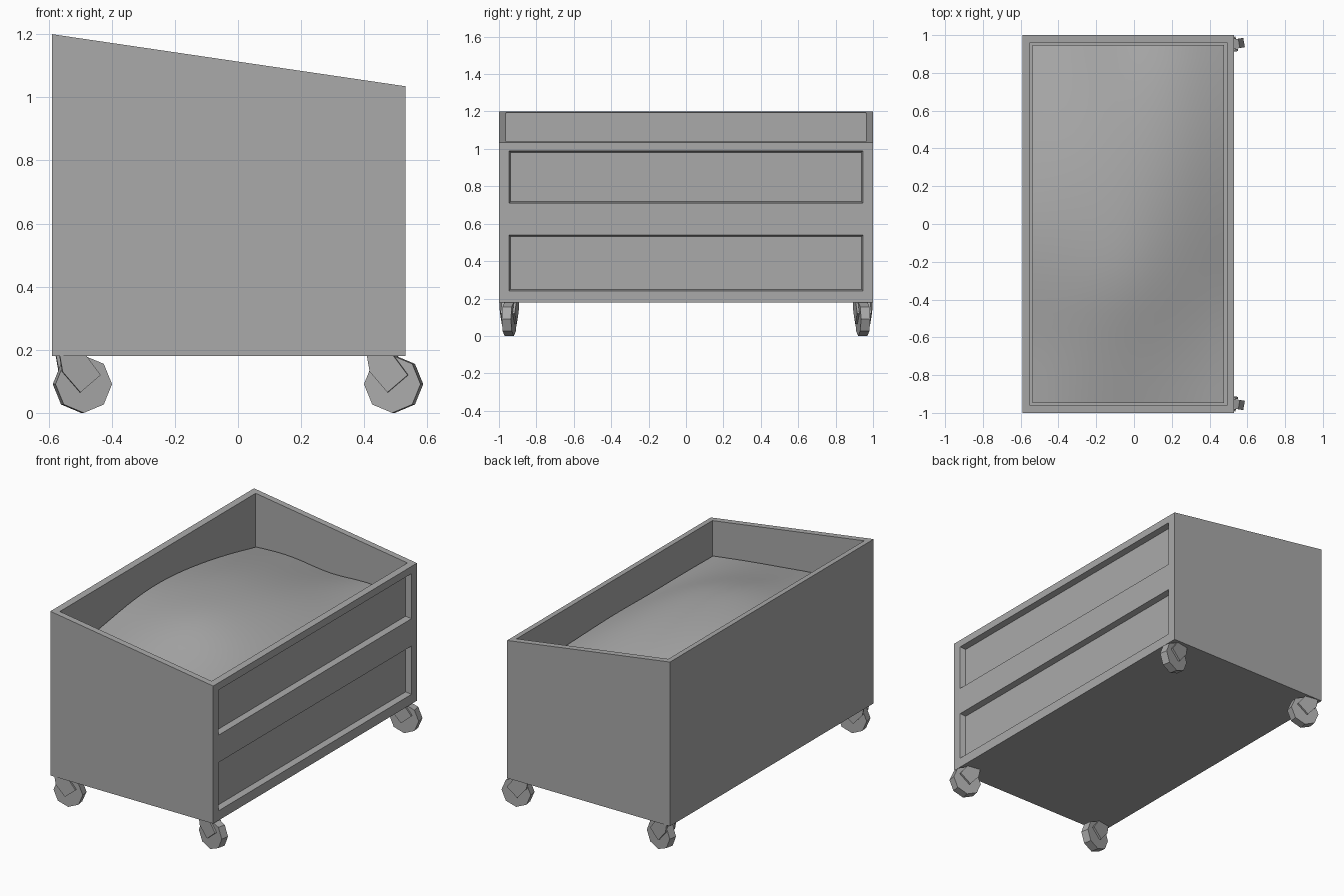
import bpy, bmesh
from math import radians, pi
from mathutils import Matrix, Vector

old = bpy.data.objects.get("Cube")
if old:
    bpy.data.objects.remove(old, do_unlink=True)

# Single grey finish
grey = bpy.data.materials.new("plain_grey")
grey.use_nodes = True
colour = (0.4, 0.4, 0.4, 1)
grey.diffuse_color = colour
grey.node_tree.nodes["Principled BSDF"].inputs["Base Color"].default_value = colour


def finish(bm, name):
    bmesh.ops.recalc_face_normals(bm, faces=bm.faces)
    mesh = bpy.data.meshes.new(name)
    bm.to_mesh(mesh)
    bm.free()
    mesh.materials.append(grey)
    obj = bpy.data.objects.new(name, mesh)
    bpy.context.collection.objects.link(obj)
    return obj


def prism(bm, profile, y0, y1):
    """Extrude an x-z outline along y."""
    face = bm.faces.new([bm.verts.new((x, y0, z)) for x, z in profile])
    out = bmesh.ops.extrude_face_region(bm, geom=[face])
    for v in out["geom"]:
        if isinstance(v, bmesh.types.BMVert):
            v.co.y = y1


BACK, FRONT, BASE = -0.59, 0.53, 0.18

# Open box with a sloping rim
bm = bmesh.new()
prism(bm, [(BACK, BASE), (FRONT, BASE), (FRONT, 1.035), (BACK, 1.2)], -1, 1)
bmesh.ops.recalc_face_normals(bm, faces=bm.faces)
bm.normal_update()
top = max(bm.faces, key=lambda f: f.calc_center_median().z)
bmesh.ops.inset_region(bm, faces=[top], thickness=0.055)
out = bmesh.ops.extrude_face_region(bm, geom=[top])
for v in out["geom"]:
    if isinstance(v, bmesh.types.BMVert):
        v.co.z = 0.75
if top.is_valid:
    bmesh.ops.delete(bm, geom=[top], context="FACES_ONLY")


def on_front(f):
    return all(abs(v.co.x - FRONT) < 1e-4 for v in f.verts)


# Two recessed drawer panels cut into the +x side
drawers = [(0.24, 0.54), (0.71, 0.99)]
cuts = [((0, 0, z), (0, 0, 1)) for pair in drawers for z in pair]
cuts += [((0, y, 0), (0, 1, 0)) for y in (-0.947, 0.947)]
for point, normal in cuts:
    faces = [f for f in bm.faces if on_front(f)]
    edges = {e for f in faces for e in f.edges}
    verts = {v for f in faces for v in f.verts}
    bmesh.ops.bisect_plane(bm, geom=faces + list(edges) + list(verts),
                           plane_co=point, plane_no=normal)
bm.normal_update()
panels = []
for f in bm.faces:
    c = f.calc_center_median()
    if on_front(f) and abs(c.y) < 0.9 and any(a < c.z < b for a, b in drawers):
        panels.append(f)
bmesh.ops.inset_individual(bm, faces=panels, thickness=0.013, depth=-0.035)
finish(bm, "box_body")

# Soft mound filling the box: rows run back to front, heights along y
mound = [
    (0.92, 0.94, 1.00, 1.02, 0.99, 0.94, 0.87),
    (0.92, 0.97, 1.03, 1.04, 1.02, 0.96, 0.885),
    (0.89, 0.96, 1.05, 1.04, 1.00, 0.93, 0.83),
    (0.865, 0.91, 0.96, 0.97, 0.95, 0.90, 0.865),
    (0.83, 0.835, 0.83, 0.84, 0.83, 0.82, 0.82),
]
bm = bmesh.new()
grid = [[bm.verts.new((-0.537 + 1.014 * i / 4, -0.947 + 1.894 * j / 6, z))
         for j, z in enumerate(row)] for i, row in enumerate(mound)]
for a, b in zip(grid, grid[1:]):
    for j in range(6):
        bm.faces.new((a[j], b[j], b[j + 1], a[j + 1]))
fill = finish(bm, "mound_fill")
if fill.data.polygons[0].normal.z < 0:
    fill.data.flip_normals()
for p in fill.data.polygons:
    p.use_smooth = True
sub = fill.modifiers.new("soften", "SUBSURF")
sub.levels = sub.render_levels = 2
sub.boundary_smooth = "PRESERVE_CORNERS"

# Four casters: eight-sided wheel between two slanted fork plates
fork = [(-0.08, 0.185), (-0.07, 0.13), (-0.013, 0.065), (0.052, 0.12), (0.003, 0.185)]
for sx, side in ((-1, "back"), (1, "front")):
    for sy, end in ((-1, "near"), (1, "far")):
        place = Matrix.Translation((sx * 0.493, sy * 0.945, 0))
        place = place @ Matrix.Rotation(radians(10 * sx * sy), 4, "Z")

        bm = bmesh.new()
        bmesh.ops.create_cone(bm, cap_ends=True, segments=8, radius1=0.091,
                              radius2=0.091, depth=0.05)
        bm.transform(Matrix.Translation((0, 0, 0.091)) @ Matrix.Rotation(pi / 2, 4, "X"))
        wheel = finish(bm, f"{side}_{end}_wheel")
        wheel.matrix_world = place

        bm = bmesh.new()
        for s in (-1, 1):
            prism(bm, fork, s * 0.027, s * 0.039)
        holder = finish(bm, f"{side}_{end}_fork")
        holder.matrix_world = place
